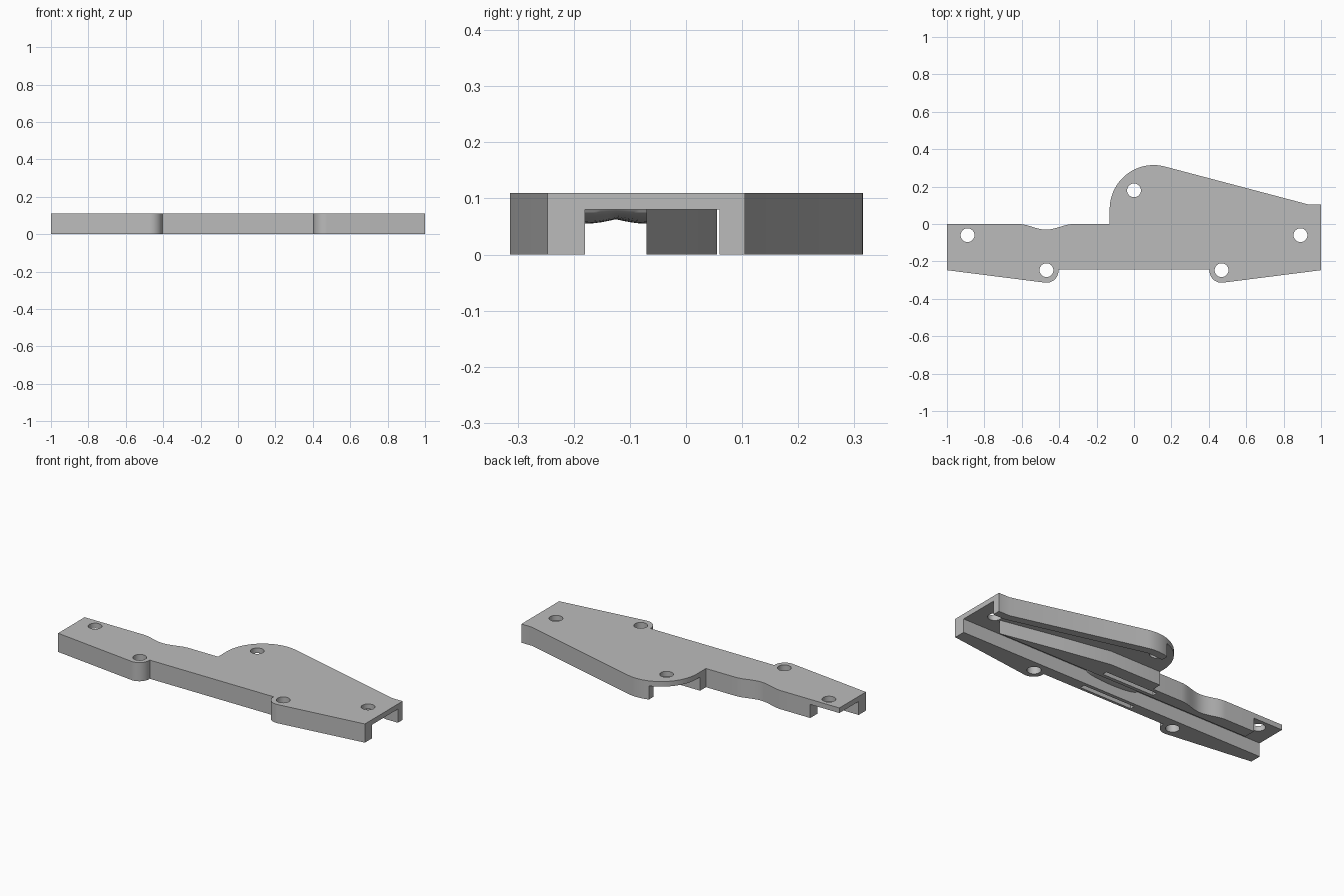
import bpy, bmesh
from math import sin, cos, pi, radians

if "Cube" in bpy.data.objects:
    bpy.data.objects.remove(bpy.data.objects["Cube"])

TOP, CEILING = 0.11, 0.08

grey = bpy.data.materials.new("light_grey")
grey.use_nodes = True
grey.diffuse_color = (0.5, 0.5, 0.5, 1)
grey.node_tree.nodes["Principled BSDF"].inputs["Base Color"].default_value = grey.diffuse_color


def make_object(name, bm):
    bmesh.ops.recalc_face_normals(bm, faces=bm.faces)
    mesh = bpy.data.meshes.new(name)
    bm.to_mesh(mesh)
    bm.free()
    mesh.materials.append(grey)
    obj = bpy.data.objects.new(name, mesh)
    bpy.context.collection.objects.link(obj)
    return obj


def prism(name, points, low, high):
    bm = bmesh.new()
    face = bm.faces.new([bm.verts.new((x, y, low)) for x, y in points])
    grown = bmesh.ops.extrude_face_region(bm, geom=[face])["geom"]
    moved = [v for v in grown if isinstance(v, bmesh.types.BMVert)]
    bmesh.ops.translate(bm, verts=moved, vec=(0, 0, high - low))
    return make_object(name, bm)


def arc(cx, cy, r, start, end, steps=16):
    angles = [radians(start + (end - start) * i / steps) for i in range(steps + 1)]
    return [(cx + r * cos(a), cy + r * sin(a)) for a in angles]


def box(x0, x1, y0, y1):
    return [(x0, y0), (x1, y0), (x1, y1), (x0, y1)]


def cut(target, points, low, high):
    cutter = prism("cutter", points, low, high)
    cutter.hide_render = True
    mod = target.modifiers.new("cut", "BOOLEAN")
    mod.operation, mod.solver, mod.object = "DIFFERENCE", "EXACT", cutter
    bpy.ops.object.select_all(action="DESELECT")
    bpy.context.view_layer.objects.active = target
    target.select_set(True)
    bpy.ops.object.modifier_apply(modifier=mod.name)
    bpy.data.objects.remove(cutter)


# Outline of the whole housing, counter-clockwise from the front left corner
boss_x, boss_y, boss_r = 0.468, -0.25, 0.064
left_boss = arc(-boss_x, boss_y, boss_r, 263, 365)
right_boss = [(-x, y) for x, y in reversed(left_boss)]
lobe = arc(0.105, 0.08, 0.235, 75, 180, 28)
scoop = [(-0.32 - 0.3 * i / 20, -0.015 * (1 - cos(2 * pi * i / 20))) for i in range(21)]
outline = ([(-1, -0.247)] + left_boss + right_boss
           + [(1, -0.247), (1, 0.105), (0.93, 0.105)] + lobe
           + [(-0.13, 0)] + scoop + [(-1, 0)])
housing = prism("housing", outline, 0, TOP)

# Long channel through the underside
cut(housing, box(-1.1, 1.1, -0.18, -0.07), -0.1, CEILING)

# Rear cavity between the tapered inner wall and the back wall
cavity = [(1.1, -0.1), (0.86, -0.1), (0.85, -0.07), (0.5, 0), (0.2, 0.055), (-0.3, 0.055),
          (-0.3, 0.4), (0.03, 0.4), (0.03, 0.262), (0.13, 0.268), (0.92, 0.06), (1.1, 0.06)]
cut(housing, cavity, -0.1, CEILING)

# Clearance at the other end of the inner wall
cut(housing, box(-1.1, -0.81, -0.1, 0.1), -0.1, CEILING)

# Shallow slots in the two channel walls
for y in (-0.215, -0.035):
    cut(housing, box(-0.17, 0.17, y - 0.014, y + 0.014), -0.1, 0.05)

# Screw holes
for x, y in ((-0.89, -0.06), (0.89, -0.06), (-boss_x, -0.247), (boss_x, -0.247), (0, 0.18)):
    cut(housing, arc(x, y, 0.037, 0, 348.75, 31), -0.1, 0.2)

# Curved rib under the channel ceiling, thinner along its middle
bm = bmesh.new()
rows = []
for i in range(17):
    a = pi * i / 16
    row = []
    for j in range(9):
        t = j / 4 - 1
        depth = 0.017 + 0.008 * sin(pi * abs(t) / 2)
        row.append(bm.verts.new((-0.17 * cos(a), -0.125 + 0.055 * t, CEILING - depth * sin(a))))
    rows.append(row)
for r0, r1 in zip(rows, rows[1:]):
    for j in range(8):
        bm.faces.new((r0[j], r0[j + 1], r1[j + 1], r1[j]))
rib = make_object("channel_rib", bm)
# open surface: make it face downwards
if sum(p.normal.z for p in rib.data.polygons) > 0:
    rib.data.flip_normals()

# Smooth curved sides while keeping the edges crisp
for obj in (housing, rib):
    bpy.ops.object.select_all(action="DESELECT")
    obj.select_set(True)
    bpy.context.view_layer.objects.active = obj
    bpy.ops.object.shade_smooth_by_angle(angle=radians(30))
